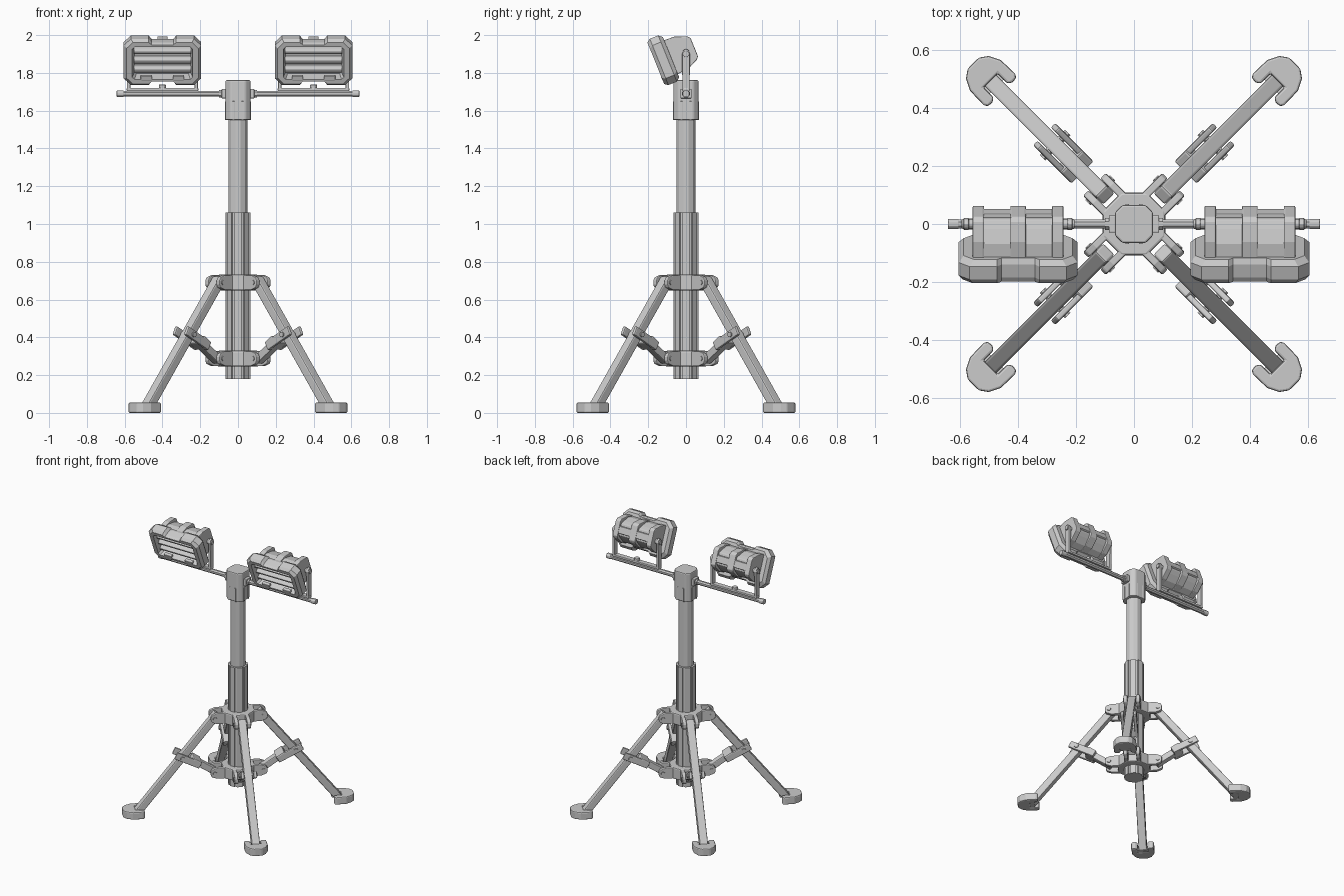
import bpy, bmesh, math
from mathutils import Matrix, Vector

if "Cube" in bpy.data.objects:
    bpy.data.objects.remove(bpy.data.objects["Cube"])

I = Matrix.Identity(4)
T = Matrix.Translation


def rot(deg, axis):
    return Matrix.Rotation(math.radians(deg), 4, axis)


def loft(name, rings, m=I, bevel=0.0):
    """Skin equal-length rings of 3D points, capped at both ends."""
    bm = bmesh.new()
    vs = [[bm.verts.new(m @ Vector(p)) for p in r] for r in rings]
    n = len(rings[0])
    for a, b in zip(vs, vs[1:]):
        for i in range(n):
            j = (i + 1) % n
            bm.faces.new((a[i], a[j], b[j], b[i]))
    bm.faces.new(vs[0][::-1])
    bm.faces.new(vs[-1])
    bmesh.ops.recalc_face_normals(bm, faces=bm.faces)
    me = bpy.data.meshes.new(name)
    bm.to_mesh(me)
    bm.free()
    ob = bpy.data.objects.new(name, me)
    bpy.context.collection.objects.link(ob)
    if bevel:
        b = ob.modifiers.new("bevel", 'BEVEL')
        b.width, b.segments, b.limit_method = bevel, 2, 'ANGLE'
        b.angle_limit = math.radians(35)
    return ob


def prism(name, pts, z0, z1, m=I, bevel=0.0):
    return loft(name, [[(x, y, z) for x, y in pts] for z in (z0, z1)], m, bevel)


def box(name, cx, cy, cz, hx, hy, hz, m=I, bevel=0.004):
    pts = [(cx - hx, cy - hy), (cx + hx, cy - hy), (cx + hx, cy + hy), (cx - hx, cy + hy)]
    return prism(name, pts, cz - hz, cz + hz, m, bevel)


def ngon(n, r, turn=0.5):
    return [(r * math.cos(2 * math.pi * (i + turn) / n), r * math.sin(2 * math.pi * (i + turn) / n)) for i in range(n)]


def beam(name, p, q, width, thick, m, bevel=0.006):
    """Rectangular bar between two (radius, z) points."""
    d = (Vector(q) - Vector(p))
    k = Vector((-d.y, d.x)).normalized() * thick / 2
    p, q = Vector(p), Vector(q)
    pts = [tuple(v) for v in (p - k, q - k, q + k, p + k)]
    return prism(name, pts, -width / 2, width / 2, m @ SIDE, bevel)


SIDE = rot(90, 'X')          # (r, z) profiles extruded sideways
C8 = math.cos(math.pi / 8)

# Telescopic mast: ribbed outer tube, inner tube, head cap
ribbed = []
for k in range(8):
    for a, r in ((-17, .060), (-15, .068), (15, .068), (17, .060)):
        t = math.radians(45 * k + a)
        ribbed.append((r * math.cos(t), r * math.sin(t)))
prism("outer_mast", ribbed, .18, 1.06)
prism("inner_mast", ngon(12, .052), 1.0, 1.60, bevel=.003)
w, c = .066, .026
cap = [(w, -w + c), (w, w - c), (w - c, w), (-w + c, w), (-w, w - c), (-w, -w + c), (-w + c, -w), (w - c, -w)]
prism("mast_head", cap, 1.55, 1.762, bevel=.007)
for k in range(4):
    for s in (-1, 1):
        box("head_rib", .064, s * .024, 1.60, .005, .006, .05, rot(90 * k, 'Z'), .002)

# Collars on the mast
for name, z in (("upper_collar", .69), ("lower_collar", .287)):
    prism(name, ngon(8, .108 / C8), z - .042, z + .042, bevel=.008)

# Four legs with brackets, struts and feet
for k in range(4):
    R = rot(45 + 90 * k, 'Z')
    beam("leg", (.14, .709), (.69, .018), .056, .052, R, .008)
    for z in (.69, .287):
        ear = [(.09, z - .04), (.15, z - .04), (.185, z - .027), (.193, z - .01),
               (.193, z + .01), (.185, z + .027), (.15, z + .04), (.09, z + .04)]
        for s in (-1, 1):
            prism("collar_ear", ear, s * .042 - .013, s * .042 + .013, R @ SIDE, .005)
        prism("collar_pin", ngon(8, .014), -.06, .06, R @ T((.165, 0, z)) @ SIDE)
    # Strut with a fork gripping the leg
    beam("strut", (.15, .278), (.31, .385), .05, .044, R)
    beam("strut_fork_base", (.262, .353), (.318, .39), .108, .05, R, .008)
    for s in (-1, 1):
        beam("strut_fork", (.262, .353), (.43, .437), .022, .05, R @ T((0, s * .043, 0)), .007)
    prism("strut_pin", ngon(8, .015), -.062, .062, R @ T((.385, 0, .415)) @ SIDE)
    # U-shaped rounded foot
    half = [(.785, .027), (.765, .055), (.725, .075), (.655, .077), (.643, .068), (.643, .048), (.65, .034), (.70, .034)]
    foot = half + [(x, -y) for x, y in half[::-1]]
    prism("foot", foot, 0, .055, R, .008)
    box("foot_sole", .705, 0, .012, .035, .04, .008, R, 0)

# Crossbar through the head
ALONG = T((0, 0, 1.69)) @ rot(90, 'Y')
prism("crossbar", ngon(8, .0165), -.62, .62, ALONG)
for s in (-1, 1):
    box("crossbar_flange", s * .075, 0, 1.69, .012, .03, .025)
    prism("crossbar_sleeve", ngon(8, .022), s * .08, s * .10, ALONG)
    prism("crossbar_end", ngon(8, .0195), s * .605, s * .642, ALONG, .003)


def notched(w, h, c, nd, z):
    """Chamfered rectangle with a shallow notch in top and bottom."""
    side = [(w, 0), (w, h - c), (w - c, h), (.073, h), (.058, h - nd)]
    up = side + [(-x, y) for x, y in side[::-1]]
    down = [(-x, -y) for x, y in side[1:]] + [(x, -y) for x, y in side[:0:-1]]
    return [(x, y, z) for x, y in up + down]


# Two tilted floodlights on yokes
for s in (-1, 1):
    X = T((s * .40, 0, 0))
    L = X @ T((0, -.12, 1.867)) @ rot(112, 'X')      # local z points out of the lens
    loft("lamp_housing", [
        notched(.188, .115, .035, .012, -.044),
        notched(.205, .132, .038, .02, -.024),
        notched(.205, .132, .038, .02, .024),
        notched(.190, .119, .034, .014, .043),
        notched(.160, .092, .012, 0, .043),
        notched(.148, .082, .010, 0, -.012)], L)
    # Louvre slats and lower tabs inside the opening
    for h in (-.052, .0, .052):
        slat = [(-.034, h - .018), (-.008, h - .008), (-.008, h + .008), (.014, h + .016), (.014, h - .018)]
        slat = [(.014, h - .02), (.014, h + .02), (-.004, h + .016), (-.026, h + .006), (-.026, h - .004), (-.004, h - .016)]
        prism("lamp_slat", slat, -.15, .15, L @ rot(90, 'Y'))
    for x in (-.085, .085):
        box("lens_tab", x, -.088, .032, .03, .014, .012, L)
    # Rear heat sink: core with three raised fins
    BACK = L @ rot(90, 'Y')                          # (depth, height) profile
    core = [(.03, -.094), (.03, .094), (.09, .086), (.135, .06), (.163, .04), (.163, -.04), (.135, -.06), (.09, -.086)]
    prism("lamp_back", core, -.153, .153, BACK, .005)
    fin = [(.03, -.097), (.03, .097), (.10, .094), (.165, .07), (.178, .055), (.178, -.05), (.165, -.065), (.10, -.094)]
    for x, hw in ((-.137, .02), (0, .027), (.137, .02)):
        prism("lamp_fin", fin, x - hw, x + hw, BACK, .005)
    prism("lamp_rear_pad", [(.15, -.032), (.15, .025), (.175, .02), (.175, -.028)], -.14, .14, BACK, .004)
    # Yoke
    box("yoke_base", 0, 0, 1.712, .19, .019, .008, X)
    prism("yoke_bolt", ngon(8, .02), 1.715, 1.738, X, .003)
    for t in (-1, 1):
        arm = [(-.019, 1.705), (.019, 1.705), (.021, 1.90), (.014, 1.92), (0, 1.928), (-.014, 1.92), (-.021, 1.90)]
        prism("yoke_arm", arm, t * .179 - .009, t * .179 + .009, X @ rot(90, 'Z') @ SIDE, .004)
        prism("yoke_pivot", ngon(10, .017), t * .14, t * .195, X @ T((0, 0, 1.90)) @ rot(90, 'Y'), .003)
